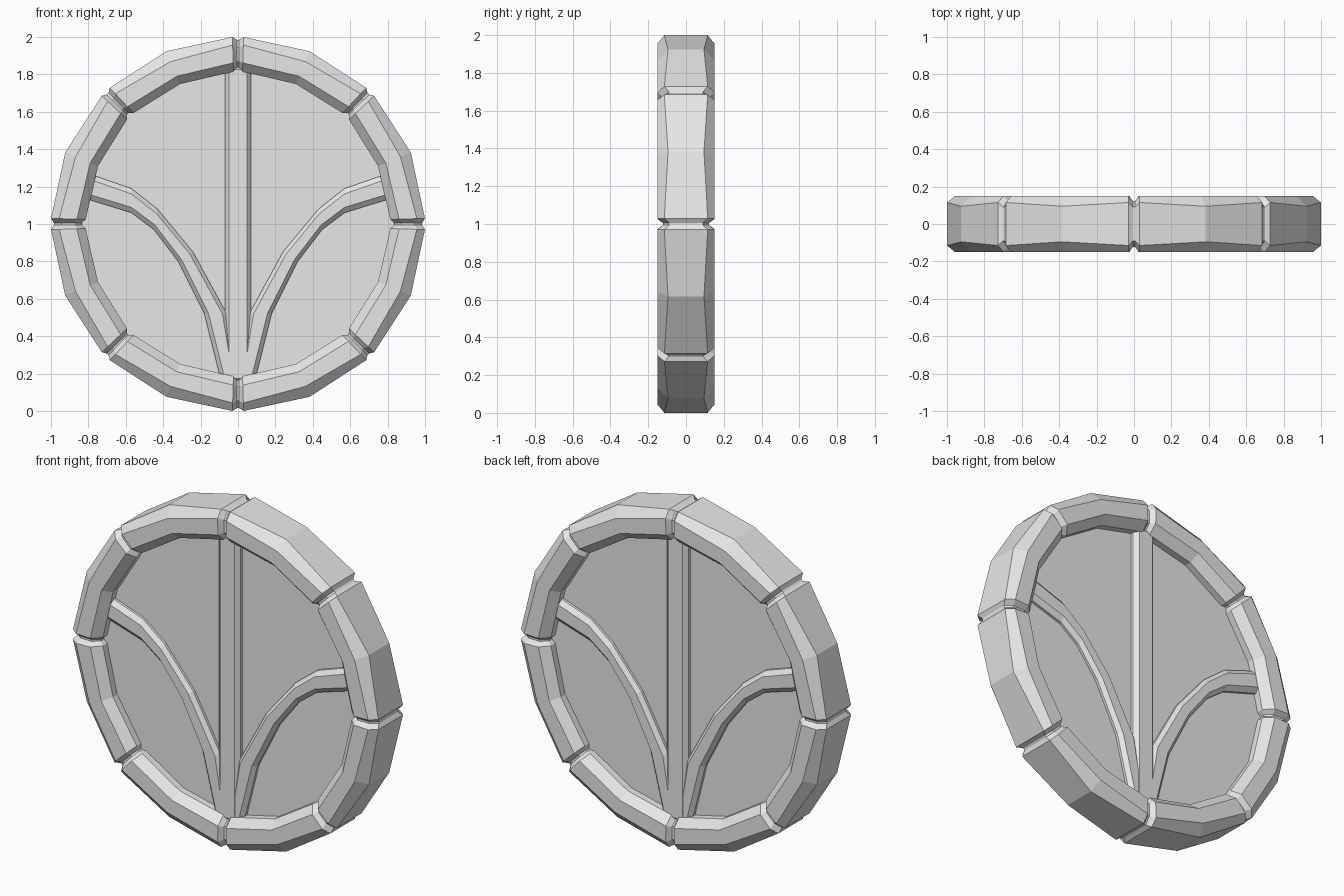
import bpy, bmesh, math

if "Cube" in bpy.data.objects:
    bpy.data.objects.remove(bpy.data.objects["Cube"], do_unlink=True)

stone = bpy.data.materials.new("light grey stone")
stone.use_nodes = True
GREY = (0.8, 0.8, 0.8, 1)
stone.diffuse_color = GREY
stone.node_tree.nodes["Principled BSDF"].inputs["Base Color"].default_value = GREY


def finish(name, bm):
    """Turn a bmesh into a flat-shaded stone object, lifted to the wheel centre."""
    bmesh.ops.recalc_face_normals(bm, faces=bm.faces)
    mesh = bpy.data.meshes.new(name)
    bm.to_mesh(mesh)
    bm.free()
    mesh.materials.append(stone)
    obj = bpy.data.objects.new(name, mesh)
    obj.location.z = 1
    bpy.context.collection.objects.link(obj)
    return obj


def bevel(obj, width):
    mod = obj.modifiers.new("worn edge", "BEVEL")
    mod.width = width
    mod.segments = 1
    mod.limit_method = "ANGLE"
    mod.angle_limit = math.radians(60)


# Rim cross-sections as (radius, depth), front half; the back is mirrored
block = [(1.0, 0.115), (0.957, 0.15), (0.862, 0.15), (0.815, 0.1)]
middle = [(1.0, 0.095), (0.94, 0.15), (0.855, 0.15), (0.81, 0.1)]
joint = [(0.985, 0.09), (0.945, 0.122), (0.87, 0.122), (0.835, 0.09)]


# Rim: eight blocks with notched joints between them
def build_rim():
    bm = bmesh.new()
    rings = []
    for i in range(8):
        seam = i * math.pi / 4
        for offset, half in ((-0.03, block), (-0.006, joint), (0.006, joint),
                             (0.03, block), (math.pi / 8, middle)):
            a = seam + offset
            section = [(r, -d) for r, d in half] + [(r, d) for r, d in reversed(half)]
            rings.append([bm.verts.new((r * math.sin(a), y, r * math.cos(a)))
                          for r, y in section])
    for i, ring in enumerate(rings):
        following = rings[(i + 1) % len(rings)]
        for j in range(len(ring)):
            k = (j + 1) % len(ring)
            bm.faces.new((ring[j], ring[k], following[k], following[j]))
    finish("rim", bm)


# Recessed panel closing the rim
def build_panel():
    bm = bmesh.new()
    loops = []
    for y in (-0.06, 0.06):
        loops.append([bm.verts.new((0.855 * math.sin(i * math.pi / 8), y,
                                    0.855 * math.cos(i * math.pi / 8)))
                      for i in range(16)])
        bm.faces.new(loops[-1])
    for i in range(16):
        k = (i + 1) % 16
        bm.faces.new((loops[0][i], loops[0][k], loops[1][k], loops[1][i]))
    finish("panel", bm)


# Raised rib on both faces, spanning two matching edge lines
def build_rib(name, upper, lower, depth, side=1):
    bm = bmesh.new()
    rows = [[bm.verts.new((side * x, y, z - 1)) for x, y, z in
             ((u[0], -depth, u[1]), (w[0], -depth, w[1]),
              (w[0], depth, w[1]), (u[0], depth, u[1]))]
            for u, w in zip(upper, lower)]
    for a, b in zip(rows, rows[1:]):
        for j in range(4):
            k = (j + 1) % 4
            bm.faces.new((a[j], a[k], b[k], b[j]))
    bm.faces.new(rows[0])
    bm.faces.new(rows[-1])
    bevel(finish(name, bm), 0.023)


build_rim()
build_panel()
build_rib("centre_rib", [(-0.07, 0.15), (-0.07, 1.85)],
          [(0.07, 0.15), (0.07, 1.85)], 0.1)

arc_top = [(0.83, 1.28), (0.57, 1.19), (0.43, 1.08), (0.24, 0.85), (0.06, 0.52), (0, 0.16)]
arc_bottom = [(0.83, 1.14), (0.57, 1.06), (0.45, 0.97), (0.32, 0.8), (0.18, 0.52), (0.09, 0.16)]
build_rib("left_curved_rib", arc_top, arc_bottom, 0.098)
build_rib("right_curved_rib", arc_top, arc_bottom, 0.098, -1)
